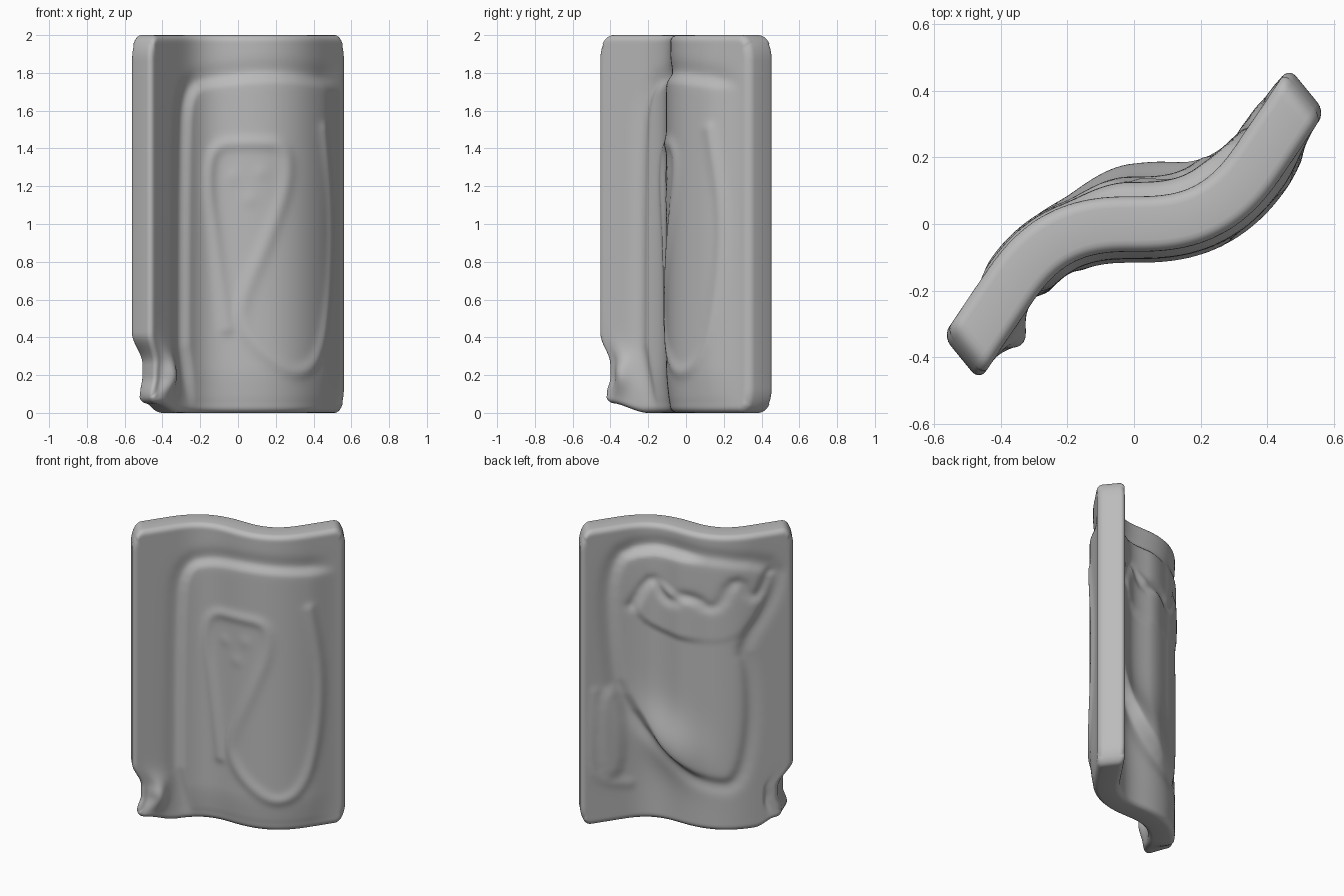
import bpy
import bmesh
import math
from functools import lru_cache

cube = bpy.data.objects.get("Cube")
if cube:
    bpy.data.objects.remove(cube, do_unlink=True)

HALF_LENGTH = 0.70
HALF_HEIGHT = 1.0
HALF_THICK = 0.083
CORNER_S = 0.07
CORNER_Z = 0.13
EDGE = 0.035


def smooth(value):
    value = min(max(value, 0.0), 1.0)
    return value * value * (3 - 2 * value)


def bump(a, b):
    return math.exp(-a * a - b * b)


# Curved centre line, found by following the heading along its length
def heading(s):
    return math.radians(56 * smooth((abs(s) + 0.01) / 0.48))


@lru_cache(maxsize=None)
def centre(s):
    steps = 60
    x = y = 0.0
    for i in range(steps):
        angle = heading(s * (i + 0.5) / steps)
        x += math.cos(angle) * s / steps
        y += math.sin(angle) * s / steps
    return x, y, heading(s)


def place(s, t):
    # the end caps are cut slightly on the skew
    s += 0.3 * t * smooth((abs(s) - 0.35) / 0.3)
    x, y, angle = centre(round(s, 4))
    return x - math.sin(angle) * t, y + math.cos(angle) * t


# Rounded outlines and distances used by the carved relief
def soften(points, closed=False):
    for _ in range(2):
        ring = points + points[:1] if closed else points
        cut = []
        for (ax, az), (bx, bz) in zip(ring, ring[1:]):
            cut += [(ax * k + bx * (1 - k), az * k + bz * (1 - k)) for k in (.75, .25)]
        points = cut if closed else points[:1] + cut[1:-1] + points[-1:]
    return points


def path_distance(u, z, points):
    best = 9.0
    for (ax, az), (bx, bz) in zip(points, points[1:]):
        dx, dz = bx - ax, bz - az
        k = ((u - ax) * dx + (z - az) * dz) / (dx * dx + dz * dz)
        k = min(max(k, 0.0), 1.0)
        best = min(best, math.hypot(u - ax - k * dx, z - az - k * dz))
    return best


def inside(u, z, points):
    result = False
    for (ax, az), (bx, bz) in zip(points, points[1:] + points[:1]):
        if (az > z) != (bz > z) and u < ax + (z - az) * (bx - ax) / (bz - az):
            result = not result
    return result


def edge_distance(u, z, points):
    # positive inside the outline, negative outside
    d = path_distance(u, z, points + points[:1])
    return d if inside(u, z, points) else -d


def plateau(u, z, points, width):
    return smooth(edge_distance(u, z, points) / width + 0.5)


def ridge(u, z, points, width):
    return math.exp(-(path_distance(u, z, points) / width) ** 2)


def grooved_panel(u, z, points, height, groove):
    # raised panel with a soft valley just outside its edge
    d = edge_distance(u, z, points)
    return height * smooth(d / 0.06 + 0.4) - groove * bump((d + 0.03) / 0.05, 0)


FRONT_PANEL = soften([(-.365, -.3), (-.36, 1.45), (-.32, 1.72), (-.15, 1.76), (.1, 1.79),
                      (.5, 1.75), (.8, 1.7), (.8, -.3)], True)
FRONT_LEAF = soften([(-.1, .45), (-.15, .9), (-.2, 1.24), (-.16, 1.42), (.01, 1.43),
                     (.17, 1.42), (.19, 1.24), (.1, .97), (-.04, .59), (-.03, .45),
                     (.07, .3), (.24, .19), (.4, .3), (.49, .65), (.51, 1.1), (.43, 1.5)])

BACK_PANEL = soften([(.46, 1.69), (.34, 1.86), (-.55, 1.8), (-.5, 1.55), (-.3, 1.25),
                     (-.36, 1.1), (-.37, .7), (-.3, .34), (-.15, .34), (0, .4),
                     (.39, .8), (.45, 1.25)], True)
BACK_BAND = soften([(.36, 1.47), (.2, 1.68), (0, 1.55), (-.15, 1.53), (-.3, 1.72),
                    (-.42, 1.6), (-.45, 1.45), (-.25, 1.27), (.2, 1.31)], True)
BACK_ZIGZAG = soften([(.34, 1.47), (.2, 1.68), (.08, 1.5), (-.02, 1.6), (-.17, 1.48),
                      (-.3, 1.74), (-.42, 1.54), (-.5, 1.72)])
BACK_BLOCK = soften([(.54, .88), (.4, .92), (.38, .32), (.53, .32)], True)
BACK_RIM = soften([(.56, .9), (.6, .4), (.5, .28), (.35, .25)])


def front_relief(u, z):
    h = grooved_panel(u, z, FRONT_PANEL, 0.022, 0.01) * smooth((0.62 - u) / 0.2)
    h *= smooth((z + 0.05) / 0.3)
    h += 0.011 * ridge(u, z, FRONT_LEAF, 0.035)
    # small features inside the leaf
    for du, dz in ((-.07, 1.25), (.05, 1.27), (0, 1.13)):
        h += 0.004 * bump((u - du) / 0.03, (z - dz) / 0.04)
    return h


def back_relief(u, z):
    # the fill sits in the hollow and dies out over the outward curve
    hollow = smooth((u + 0.14) / 0.18) * smooth((0.5 - u) / 0.25)
    h = grooved_panel(u, z, BACK_PANEL, 0.008 + 0.035 * hollow, 0.012)
    h += (0.004 + 0.012 * hollow) * plateau(u, z, BACK_BAND, 0.06)
    h -= 0.015 * ridge(u, z, BACK_ZIGZAG, 0.035)
    # swollen lump low down, leaning toward the middle
    h += 0.06 * bump((u - 0.1 - 0.35 * (z - 0.55)) / 0.18, (z - 0.56) / 0.21)
    h += 0.014 * plateau(u, z, BACK_BLOCK, 0.09)
    h += 0.006 * ridge(u, z, BACK_RIM, 0.035)
    return h


# Row positions, closer together along the rounded rim
def rows(half, count):
    rim = [half - EDGE * k for k in (0, .06, .2, .45, .7, 1)]
    inner = half - EDGE - 0.012
    body = [inner * (2 * i / count - 1) for i in range(count + 1)]
    return [-r for r in rim] + body + rim[::-1]


def rounded(a, b):
    # pull the square corners of the slab into tall arcs
    ca = max(min(a, HALF_LENGTH - CORNER_S), CORNER_S - HALF_LENGTH)
    cb = max(min(b, HALF_HEIGHT - CORNER_Z), CORNER_Z - HALF_HEIGHT)
    qa, qb = (a - ca) / CORNER_S, (b - cb) / CORNER_Z
    length = math.hypot(qa, qb)
    k = max(abs(qa), abs(qb)) / length if length else 1.0
    return ca + (a - ca) * k, cb + (b - cb) * k


def surface_point(a, b, side):
    margin = min(HALF_LENGTH - abs(a), HALF_HEIGHT - abs(b))
    s, z = rounded(a, b)
    z += HALF_HEIGHT
    t = HALF_THICK
    if margin < EDGE:
        t -= EDGE - math.sqrt(max(EDGE ** 2 - (EDGE - margin) ** 2, 0.0))

    # relief on the two broad faces
    x, y = place(s, side * t)
    u = 0.8 * x + 0.6 * y
    relief = back_relief(u, z) if side > 0 else front_relief(u, z)
    t += relief * smooth(margin / 0.09)

    # worn lower corner with a folded lump
    worn = smooth((0.42 - z) / 0.16) * smooth((-0.42 - s) / 0.22)
    if side < 0:
        t += 0.045 * bump((s + 0.58) / 0.07, (z - 0.19) / 0.12)
        t -= 0.02 * bump((s + 0.66) / 0.035, (z - 0.17) / 0.14)
    else:
        t -= 0.015 * bump((s + 0.6) / 0.04, (z - 0.17) / 0.1)
    s += worn * (0.08 + 0.02 * side - 0.05 * smooth(1 - z / 0.18))
    z += 0.05 * worn * max(0.0, 1 - z / 0.25)

    x, y = place(s, side * t)
    return x, y, z


# Slab: two relief faces joined around the rim
bm = bmesh.new()
columns, levels = rows(HALF_LENGTH, 84), rows(HALF_HEIGHT, 120)
faces = {}
for side in (-1, 1):
    grid = [[bm.verts.new(surface_point(a, b, side)) for b in levels] for a in columns]
    faces[side] = grid
    for c0, c1 in zip(grid, grid[1:]):
        for j in range(len(levels) - 1):
            bm.faces.new((c0[j], c1[j], c1[j + 1], c0[j + 1]))


def rim_loop(grid):
    return ([c[0] for c in grid] + grid[-1][1:]
            + [c[-1] for c in grid[-2::-1]] + grid[0][-2:0:-1])


front, back = rim_loop(faces[-1]), rim_loop(faces[1])
for i in range(len(front)):
    bm.faces.new((front[i - 1], front[i], back[i], back[i - 1]))
bmesh.ops.recalc_face_normals(bm, faces=bm.faces)

mesh = bpy.data.meshes.new("curved_relief_slab")
bm.to_mesh(mesh)
bm.free()
slab = bpy.data.objects.new("curved_relief_slab", mesh)
bpy.context.collection.objects.link(slab)

# Plain grey clay
clay = bpy.data.materials.new("grey_clay")
clay.use_nodes = True
colour = (0.5, 0.5, 0.5, 1)
clay.diffuse_color = colour
for node in clay.node_tree.nodes:
    if node.type == "BSDF_PRINCIPLED":
        node.inputs["Base Color"].default_value = colour
mesh.materials.append(clay)

bpy.ops.object.select_all(action="DESELECT")
slab.select_set(True)
bpy.context.view_layer.objects.active = slab
bpy.ops.object.shade_smooth_by_angle(angle=math.radians(50))
